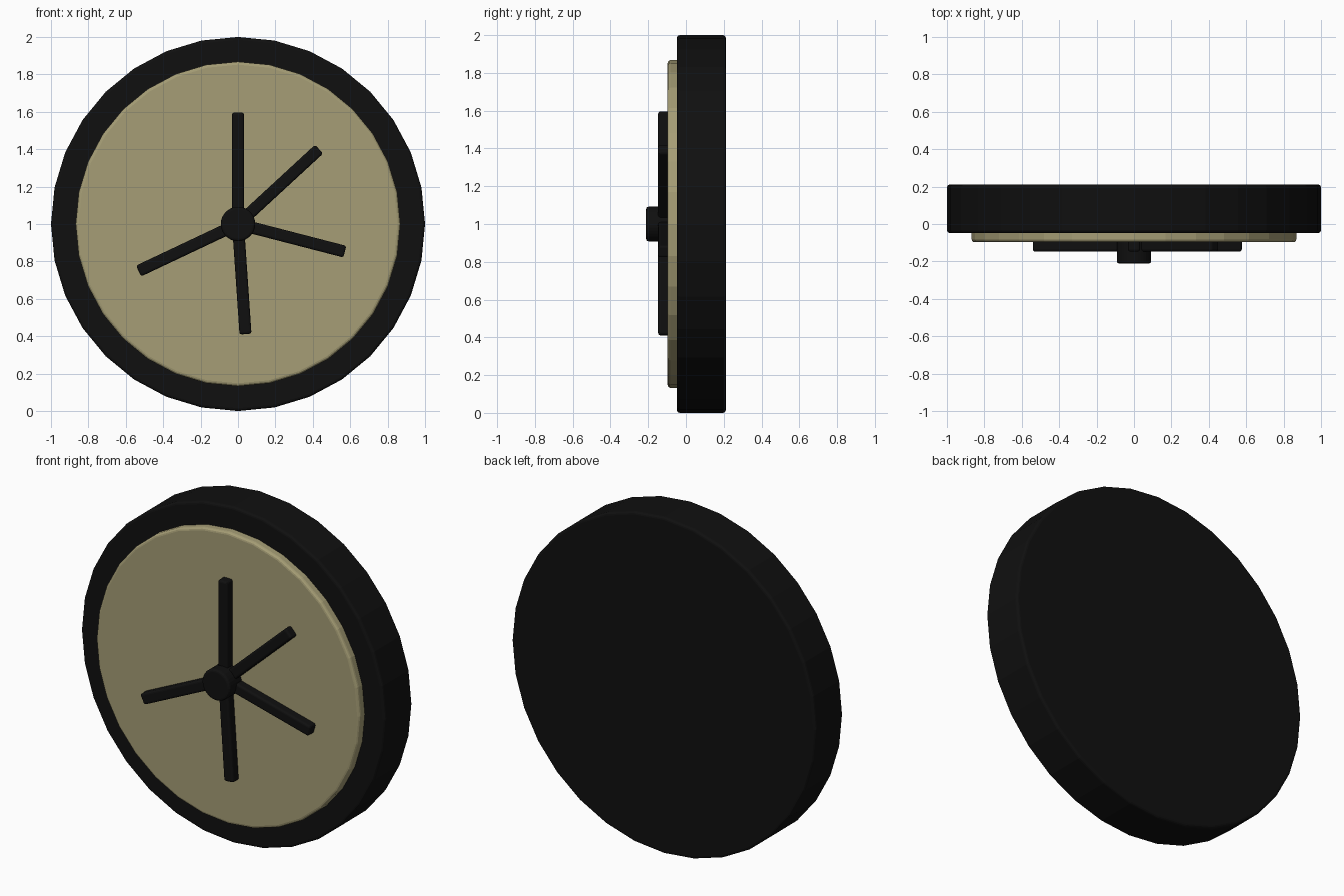
import bpy, bmesh, math
from mathutils import Matrix, Vector

if "Cube" in bpy.data.objects:
    bpy.data.objects.remove(bpy.data.objects["Cube"])


def material(name, rgb):
    m = bpy.data.materials.new(name)
    m.diffuse_color = (*rgb, 1.0)
    m.use_nodes = True
    m.node_tree.nodes["Principled BSDF"].inputs["Base Color"].default_value = m.diffuse_color
    return m


BLACK = material("matte black", (0.005, 0.005, 0.005))
KHAKI = material("khaki", (0.38, 0.34, 0.18))
CENTRE = Vector((0, 0, 1))


def finish(name, bm, mat, bevel):
    """Turn a bmesh into an object with softly rounded edges."""
    sharp = [e for e in bm.edges if e.calc_face_angle(0) > math.radians(40)]
    bmesh.ops.bevel(bm, geom=sharp, offset=bevel, segments=3,
                    profile=0.5, affect='EDGES')
    bmesh.ops.recalc_face_normals(bm, faces=bm.faces)
    me = bpy.data.meshes.new(name)
    bm.to_mesh(me)
    bm.free()
    me.materials.append(mat)
    ob = bpy.data.objects.new(name, me)
    bpy.context.collection.objects.link(ob)
    return ob


def disc(name, radius, y0, y1, mat, bevel, sides=32):
    """Flat cylinder facing the front, between two depths."""
    bm = bmesh.new()
    place = (Matrix.Translation(CENTRE + Vector((0, (y0 + y1) / 2, 0)))
             @ Matrix.Rotation(math.pi / 2, 4, 'X'))
    bmesh.ops.create_cone(bm, cap_ends=True, segments=sides, radius1=radius,
                          radius2=radius, depth=y1 - y0, matrix=place)
    return finish(name, bm, mat, bevel)


def arm(name, degrees, length):
    """Bar running outward from the hub at an angle in the front plane."""
    bm = bmesh.new()
    y0, y1, width = -0.147, -0.085, 0.064
    place = (Matrix.Translation(CENTRE)
             @ Matrix.Rotation(-math.radians(degrees), 4, 'Y')
             @ Matrix.Translation((length / 2, (y0 + y1) / 2, 0))
             @ Matrix.Diagonal((length, y1 - y0, width, 1)))
    bmesh.ops.create_cube(bm, size=1, matrix=place)
    return finish(name, bm, BLACK, 0.012)


# Thick outer body and the pale face plate on its front
disc("outer_body", 1.0, -0.048, 0.211, BLACK, 0.015)
disc("face_plate", 0.868, -0.097, -0.03, KHAKI, 0.016)

# Central hub knob
disc("hub", 0.092, -0.211, -0.085, BLACK, 0.014)

# Five unevenly spaced arms
for i, (angle, length) in enumerate([(90, 0.596), (42.7, 0.59), (-14.5, 0.59),
                                     (-86.1, 0.59), (205.3, 0.588)]):
    arm(f"arm_{i + 1}", angle, length)
